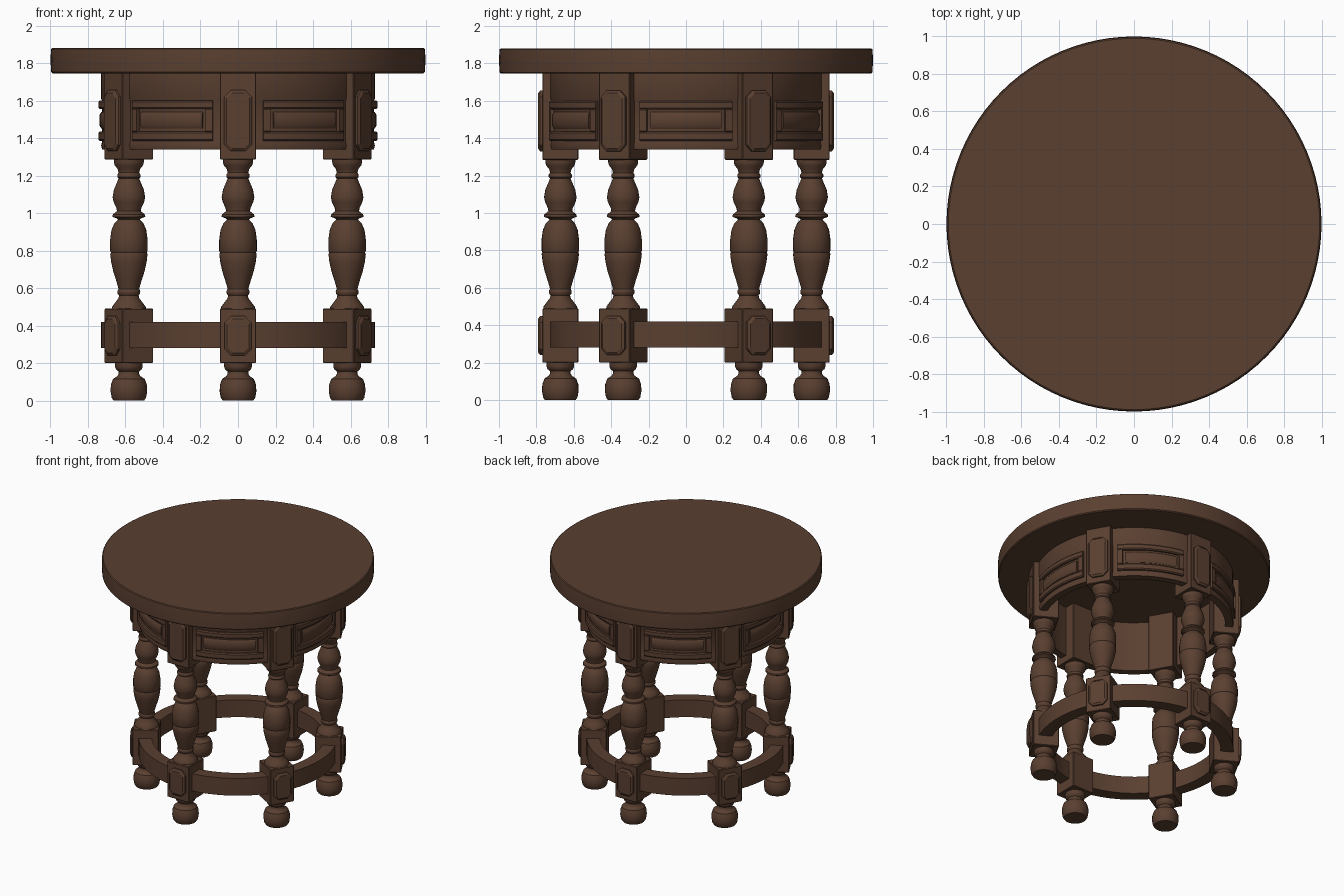
import bpy, bmesh, math
from mathutils import Matrix

if "Cube" in bpy.data.objects:
    bpy.data.objects.remove(bpy.data.objects["Cube"])

wood = bpy.data.materials.new("dark brown wood")
wood.diffuse_color = (0.102, 0.050, 0.030, 1)
wood.use_nodes = True
wood.node_tree.nodes["Principled BSDF"].inputs["Base Color"].default_value = wood.diffuse_color


def finish(name, bm, matrix=None, angle=35):
    bmesh.ops.remove_doubles(bm, verts=bm.verts, dist=1e-5)
    bmesh.ops.recalc_face_normals(bm, faces=bm.faces)
    me = bpy.data.meshes.new(name)
    bm.to_mesh(me)
    bm.free()
    me.materials.append(wood)
    ob = bpy.data.objects.new(name, me)
    bpy.context.collection.objects.link(ob)
    if matrix:
        ob.matrix_world = matrix
    bpy.ops.object.select_all(action='DESELECT')
    ob.select_set(True)
    bpy.context.view_layer.objects.active = ob
    bpy.ops.object.shade_smooth_by_angle(angle=math.radians(angle))
    return ob


def sweep(name, profile, n, a0=0.0, a1=360.0, matrix=None, angle=35):
    """Turn a closed (radius, z) outline about the z axis, fully or along an arc."""
    bm = bmesh.new()
    rows = []
    for i in range(n + 1):
        a = math.radians(a0 + (a1 - a0) * i / n)
        rows.append([bm.verts.new((r * math.cos(a), r * math.sin(a), z)) for r, z in profile])
    m = len(profile)
    for p, q in zip(rows, rows[1:]):
        for j in range(m):
            k = (j + 1) % m
            if profile[j][0] == 0 and profile[k][0] == 0:
                continue
            f = [p[j], q[j], q[k], p[k]]
            if profile[j][0] == 0:
                f = [p[j], q[k], p[k]]
            elif profile[k][0] == 0:
                f = [p[j], q[j], p[k]]
            bm.faces.new(f)
    if a1 - a0 < 360:
        bm.faces.new(rows[0])
        bm.faces.new(rows[-1])
    return finish(name, bm, matrix, angle)


def block(name, size, z0, z1, matrix):
    bm = bmesh.new()
    bmesh.ops.create_cube(bm, size=1)
    bmesh.ops.scale(bm, vec=(size, size, z1 - z0), verts=bm.verts)
    bmesh.ops.translate(bm, vec=(0, 0, (z0 + z1) / 2), verts=bm.verts)
    bmesh.ops.bevel(bm, geom=bm.edges[:], offset=0.004, segments=1, affect='EDGES')
    return finish(name, bm, matrix, 20)


def plaque(name, half_w, z0, z1, x, matrix):
    """Raised plate with clipped corners on the outer (+x) face of a block."""
    bm = bmesh.new()
    zc, h = (z0 + z1) / 2, (z1 - z0) / 2
    loops = []
    for depth, inset in ((-0.01, 0), (0.012, 0), (0.022, 0.014)):
        w, v, c = half_w - inset, h - inset, 0.034 - inset * 0.4
        pts = [(w, v - c), (w - c, v), (c - w, v), (-w, v - c),
               (-w, c - v), (c - w, -v), (w - c, -v), (w, c - v)]
        loops.append([bm.verts.new((x + depth, y, zc + z)) for y, z in pts])
    for p, q in zip(loops, loops[1:]):
        for j in range(8):
            k = (j + 1) % 8
            bm.faces.new((p[j], p[k], q[k], q[j]))
    bm.faces.new(loops[0])
    bm.faces.new(loops[-1])
    return finish(name, bm, matrix, 20)


# round top
sweep("table_top", [(0, 1.745), (0.99, 1.745), (0.997, 1.752), (1, 1.82),
                    (0.997, 1.875), (0.99, 1.88), (0, 1.88)], 96)

# apron ring and lower stretcher ring
sweep("apron", [(0.67, 1.34), (0.725, 1.34), (0.73, 1.36), (0.725, 1.38),
                (0.725, 1.60), (0.73, 1.61), (0.73, 1.75), (0.67, 1.75)], 96)
sweep("stretcher_ring", [(0.635, 0.28), (0.73, 0.28), (0.73, 0.42), (0.635, 0.42)], 96)

# turned outlines: foot and spindle
foot = [(0, 0), (0.082, 0), (0.092, 0.015), (0.098, 0.05), (0.096, 0.085), (0.085, 0.115),
        (0.062, 0.13), (0.055, 0.142), (0.055, 0.155), (0.068, 0.165), (0.074, 0.18),
        (0.074, 0.21), (0, 0.21)]
spindle = [(0, 0.48), (0.092, 0.48), (0.09, 0.50), (0.075, 0.52), (0.056, 0.545), (0.052, 0.56),
           (0.06, 0.57), (0.061, 0.585), (0.055, 0.595), (0.068, 0.64), (0.084, 0.69),
           (0.095, 0.74), (0.1, 0.782), (0.096, 0.79), (0.1, 0.798), (0.1, 0.86), (0.093, 0.91),
           (0.078, 0.945), (0.058, 0.965), (0.066, 0.972), (0.088, 0.98), (0.086, 0.992),
           (0.064, 1.01), (0.066, 1.025), (0.082, 1.06), (0.087, 1.085), (0.08, 1.125),
           (0.063, 1.165), (0.055, 1.185), (0.062, 1.192), (0.062, 1.205), (0.055, 1.215),
           (0.06, 1.235), (0.076, 1.255), (0.08, 1.27), (0.08, 1.30), (0, 1.30)]

for i in range(6):
    ang = 30 + 60 * i
    turn = Matrix.Rotation(math.radians(ang), 4, 'Z')
    place = turn @ Matrix.Translation((0.672, 0, 0))
    n = i + 1
    # leg
    sweep(f"foot_{n}", foot, 28, matrix=place)
    block(f"lower_leg_block_{n}", 0.192, 0.2, 0.49, place)
    plaque(f"lower_plaque_{n}", 0.072, 0.24, 0.45, 0.096, place)
    sweep(f"leg_spindle_{n}", spindle, 28, matrix=place)
    block(f"upper_leg_block_{n}", 0.192, 1.285, 1.75, place)
    plaque(f"upper_plaque_{n}", 0.075, 1.33, 1.655, 0.096, place)
    # apron panel between two legs: moulded frame around a sunken field
    a0, a1 = ang + 10.5, ang + 49.5
    for part, z0, z1, b0, b1 in (("bottom", 1.385, 1.435, a0, a1), ("top", 1.555, 1.60, a0, a1),
                                 ("left", 1.43, 1.56, a0, a0 + 3), ("right", 1.43, 1.56, a1 - 3, a1)):
        sweep(f"panel_{part}_rail_{n}", [(0.71, z0), (0.738, z0), (0.745, z0 + 0.008),
                                         (0.745, z1 - 0.008), (0.738, z1), (0.71, z1)],
              14 if b1 - b0 > 10 else 2, b0, b1)
    sweep(f"panel_field_{n}", [(0.71, 1.45), (0.728, 1.45), (0.738, 1.465),
                               (0.738, 1.525), (0.728, 1.54), (0.71, 1.54)], 12, a0 + 4.5, a1 - 4.5)
